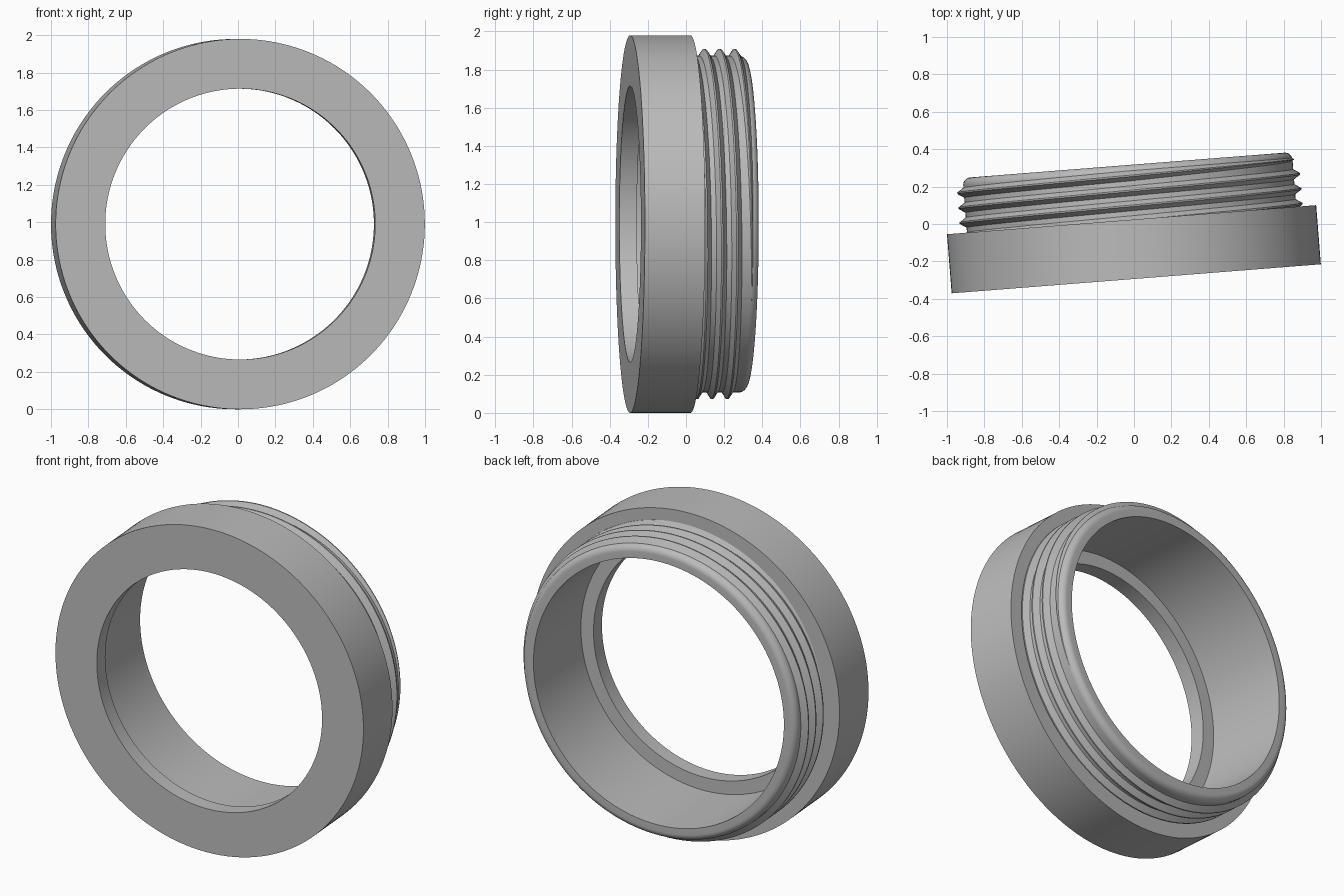
import bpy
import bmesh
from math import cos, sin, pi, radians

cube = bpy.data.objects.get("Cube")
if cube:
    bpy.data.objects.remove(cube, do_unlink=True)

SEGMENTS = 160
TILT = radians(4.5)
FRONT_CENTRE = (0.012, -0.293, 0.99)

# Single grey material
grey = bpy.data.materials.new("plain grey")
grey.use_nodes = True
colour = (0.5, 0.5, 0.5, 1)
grey.diffuse_color = colour
grey.node_tree.nodes["Principled BSDF"].inputs["Base Color"].default_value = colour


def ring_point(radius, depth, angle):
    """Point around the local y axis, depth measured from the front face."""
    return radius * cos(angle), depth, radius * sin(angle)


def sweep(name, sections, closed):
    """Join equal-length closed cross-sections into a solid."""
    bm = bmesh.new()
    loops = [[bm.verts.new(p) for p in section] for section in sections]
    count = len(loops[0])
    for i in range(len(loops) if closed else len(loops) - 1):
        a, b = loops[i], loops[(i + 1) % len(loops)]
        for j in range(count):
            k = (j + 1) % count
            bm.faces.new((a[j], a[k], b[k], b[j]))
    if not closed:
        bm.faces.new(loops[0])
        bm.faces.new(loops[-1])
    bmesh.ops.recalc_face_normals(bm, faces=bm.faces)
    mesh = bpy.data.meshes.new(name)
    bm.to_mesh(mesh)
    bm.free()
    mesh.materials.append(grey)
    obj = bpy.data.objects.new(name, mesh)
    bpy.context.collection.objects.link(obj)
    obj.location = FRONT_CENTRE
    obj.rotation_euler.z = TILT
    bpy.ops.object.select_all(action="DESELECT")
    obj.select_set(True)
    bpy.context.view_layer.objects.active = obj
    bpy.ops.object.shade_smooth_by_angle(angle=radians(25))
    return obj


# Collar body: wide flange, threaded neck with rounded rim, stepped bore
core, fillet, length = 0.883, 0.04, 0.61
rim = [(core - fillet + fillet * cos(a), length - fillet + fillet * sin(a))
       for a in (i * pi / 16 for i in range(9))]
profile = [(0.724, 0), (0.99, 0), (0.99, 0.317), (core, 0.317)]
profile += rim + [(0.805, length), (0.805, 0.092), (0.724, 0.092)]
sweep("collar_body",
      [[ring_point(r, d, 2 * pi * i / SEGMENTS) for r, d in profile]
       for i in range(SEGMENTS)], True)

# Helical thread that fades out into the rounded rim
pitch, crest, root = 0.08, 0.918, 0.875
start, end, fade = 7 * pi, -0.9, 0.5 * pi
steps = 4 * SEGMENTS
sections = []
for i in range(steps + 1):
    angle = start + (end - start) * i / steps
    depth = 0.531 + pitch * (pi - angle) / (2 * pi)
    size = min(1, max(0.05, (angle - end) / (fade - end)))
    top = root + (crest - root) * size
    shape = [(0.86, -0.032), (root, -0.032), (top, -0.004),
             (top, 0.004), (root, 0.032), (0.86, 0.032)]
    sections.append([ring_point(r, depth + d * size, angle) for r, d in shape])
sweep("screw_thread", sections, False)
